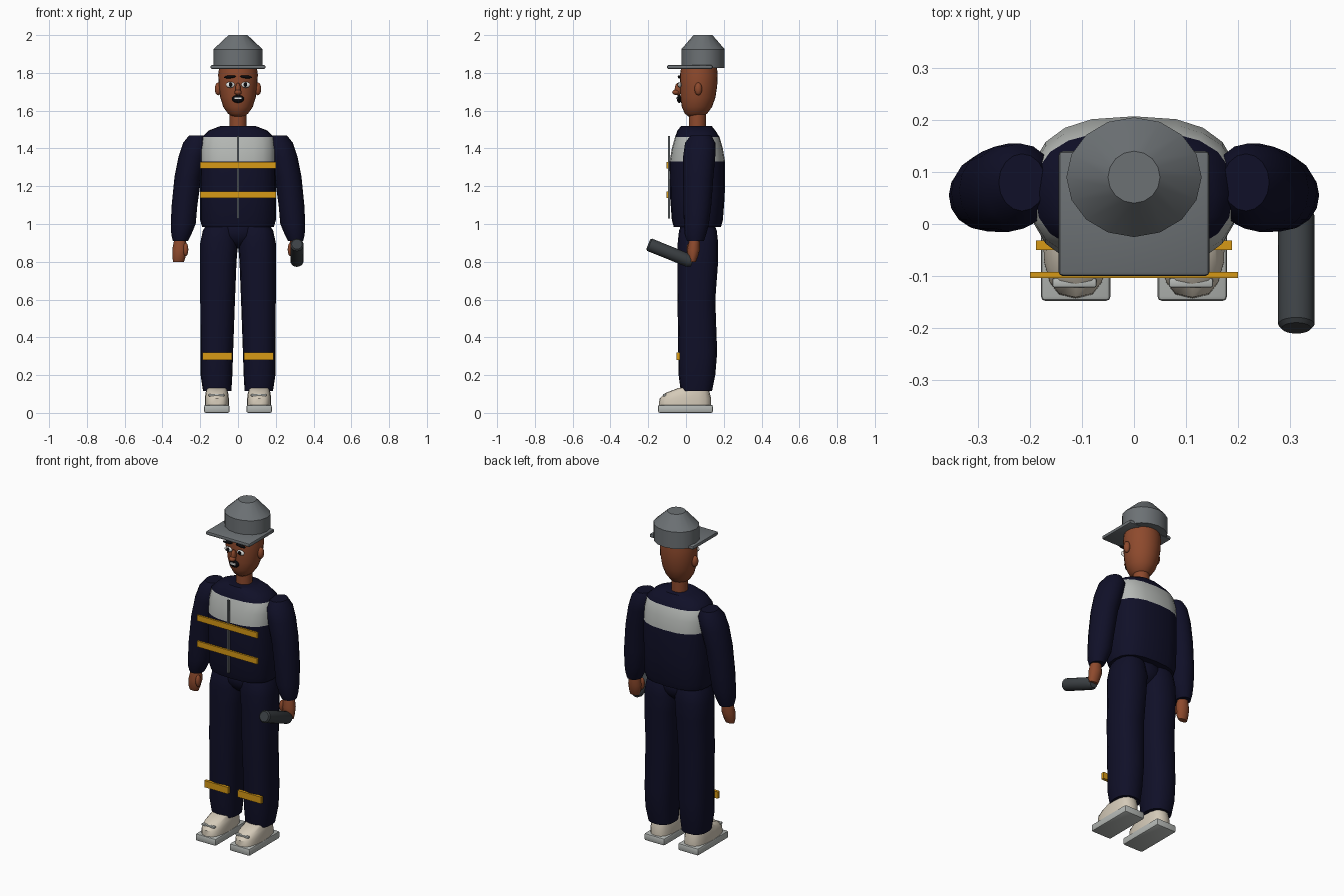
import bpy, bmesh, math
from mathutils import Matrix, Vector


def material(name, rgb):
    m = bpy.data.materials.new(name)
    m.diffuse_color = (*rgb, 1)
    return m


NAVY = material("navy cloth", (0.005, 0.005, 0.021))
GREY = material("helmet grey", (0.15, 0.165, 0.175))
SKIN = material("skin", (0.27, 0.068, 0.026))
LIGHT = material("light grey", (0.46, 0.48, 0.46))
CREAM = material("cream", (0.66, 0.59, 0.48))
GOLD = material("gold", (0.68, 0.32, 0.008))
DARK = material("torch grey", (0.045, 0.052, 0.058))
BLACK = material("black", (0.003, 0.003, 0.004))
WHITE = material("white", (0.8, 0.8, 0.78))


def finish(bm, name, mat, angle=40):
    bmesh.ops.recalc_face_normals(bm, faces=bm.faces)
    me = bpy.data.meshes.new(name)
    bm.to_mesh(me)
    bm.free()
    ob = bpy.data.objects.new(name, me)
    bpy.context.collection.objects.link(ob)
    me.materials.append(mat)
    bpy.ops.object.select_all(action='DESELECT')
    ob.select_set(True)
    bpy.context.view_layer.objects.active = ob
    bpy.ops.object.shade_smooth_by_angle(angle=math.radians(angle))
    return ob


def loft(name, mat, rings, n=16, p=2.0, angle=40):
    """Stack of superellipse rings: (centre x, centre y, z, radius x, radius y)."""
    bm = bmesh.new()
    loops = []
    for cx, cy, z, rx, ry in rings:
        loop = []
        for i in range(n):
            a = 2 * math.pi * i / n
            c, s = math.cos(a), math.sin(a)
            loop.append(bm.verts.new((cx + rx * math.copysign(abs(c) ** (2 / p), c),
                                      cy + ry * math.copysign(abs(s) ** (2 / p), s), z)))
        loops.append(loop)
    for a, b in zip(loops, loops[1:]):
        for i in range(n):
            bm.faces.new((a[i], a[(i + 1) % n], b[(i + 1) % n], b[i]))
    bm.faces.new(loops[0])
    bm.faces.new(loops[-1])
    return finish(bm, name, mat, angle)


def box(name, mat, lo, hi, bevel=0.0):
    lo, hi = Vector(lo), Vector(hi)
    bm = bmesh.new()
    bmesh.ops.create_cube(bm, size=1, matrix=Matrix.Translation((lo + hi) / 2)
                          @ Matrix.Diagonal((*(hi - lo), 1)))
    if bevel:
        bmesh.ops.bevel(bm, geom=bm.edges[:], offset=bevel, segments=2, affect='EDGES', profile=0.5)
    return finish(bm, name, mat)


def ball(name, mat, centre, radii, tilt=0.0):
    bm = bmesh.new()
    bmesh.ops.create_uvsphere(bm, u_segments=16, v_segments=10, radius=1,
                              matrix=Matrix.Translation(centre) @ Matrix.Rotation(tilt, 4, 'Y')
                              @ Matrix.Diagonal((*radii, 1)))
    return finish(bm, name, mat)


# Jacket with a pale chest band that runs all the way round
jacket = loft("jacket", NAVY, [
    (0, 0.06, 0.985, 0.19, 0.125), (0, 0.06, 1.02, 0.2, 0.135), (0, 0.06, 1.15, 0.2, 0.145),
    (0, 0.06, 1.33, 0.2, 0.147), (0, 0.06, 1.40, 0.2, 0.135), (0, 0.06, 1.46, 0.19, 0.118),
    (0, 0.055, 1.495, 0.155, 0.1), (0, 0.055, 1.52, 0.09, 0.08)], n=20, p=2.6)
jacket.data.materials.append(LIGHT)
for f in jacket.data.polygons:
    f.material_index = int(1.33 < f.center.z < 1.46)

# Zip and reflective strips
box("zip", GREY, (-0.006, -0.096, 1.03), (0.006, -0.086, 1.465))
for z in (1.155, 1.31):
    box("chest_strip", GOLD, (-0.2, -0.104, z - 0.017), (0.2, -0.092, z + 0.017))

# Pelvis joining the legs
ball("pelvis", NAVY, (0, 0.06, 0.96), (0.12, 0.095, 0.09))

for s in (-1, 1):
    # Trouser leg
    loft("trouser_leg", NAVY, [
        (s * 0.11, 0.055, 0.115, 0.075, 0.083), (s * 0.114, 0.058, 0.2, 0.084, 0.097),
        (s * 0.112, 0.062, 0.32, 0.086, 0.103), (s * 0.108, 0.055, 0.6, 0.092, 0.1),
        (s * 0.104, 0.063, 0.8, 0.096, 0.107), (s * 0.1, 0.063, 0.9, 0.1, 0.107),
        (s * 0.098, 0.063, 0.965, 0.088, 0.1), (s * 0.095, 0.063, 1.0, 0.07, 0.085)], p=2.4)
    box("leg_strip", GOLD, (s * 0.11 - 0.078, -0.05, 0.28), (s * 0.11 + 0.078, -0.032, 0.32))

    # Shoe: sole, upper and lace bar
    x = s * 0.112
    box("sole", LIGHT, (x - 0.067, -0.148, 0), (x + 0.067, 0.142, 0.043), 0.009)
    loft("shoe_upper", CREAM, [
        (x, -0.005, 0.04, 0.064, 0.138), (x, -0.004, 0.075, 0.064, 0.137),
        (x, 0.008, 0.105, 0.06, 0.118), (x, 0.04, 0.132, 0.053, 0.08)], p=2.8)
    box("lace_bar", LIGHT, (x - 0.045, -0.122, 0.088), (x + 0.04, -0.104, 0.1), 0.004)

    # Sleeve, hand and thumb
    loft("sleeve", NAVY, [
        (s * 0.305, 0.05, 0.91, 0.04, 0.045), (s * 0.3, 0.05, 0.945, 0.053, 0.057),
        (s * 0.29, 0.055, 1.0, 0.066, 0.066), (s * 0.283, 0.06, 1.1, 0.068, 0.074),
        (s * 0.265, 0.065, 1.25, 0.071, 0.08), (s * 0.24, 0.07, 1.36, 0.074, 0.085),
        (s * 0.22, 0.075, 1.43, 0.07, 0.08), (s * 0.215, 0.08, 1.468, 0.045, 0.055)])
    loft("hand", SKIN, [
        (s * 0.315, 0.035, 0.798, 0.028, 0.016), (s * 0.313, 0.035, 0.82, 0.034, 0.026),
        (s * 0.308, 0.04, 0.865, 0.04, 0.034), (s * 0.307, 0.045, 0.92, 0.03, 0.028)], n=12)
    ball("thumb", SKIN, (s * 0.277, 0.02, 0.865), (0.014, 0.018, 0.035))

    # Ear
    ball("ear", SKIN, (s * 0.105, 0.065, 1.715), (0.018, 0.02, 0.034))

    # Eye, pupil and brow
    ball("eye", WHITE, (s * 0.041, -0.033, 1.737), (0.024, 0.009, 0.016))
    ball("pupil", BLACK, (s * 0.039, -0.041, 1.738), (0.01, 0.004, 0.012))
    ball("brow", BLACK, (s * 0.043, -0.036, 1.779), (0.032, 0.008, 0.008), s * 0.08)

# Neck and head
loft("neck", SKIN, [(0, 0.06, 1.49, 0.045, 0.045), (0, 0.06, 1.61, 0.045, 0.045)])
loft("head", SKIN, [
    (0, 0.05, 1.568, 0.03, 0.035), (0, 0.053, 1.585, 0.054, 0.06), (0, 0.058, 1.62, 0.078, 0.08),
    (0, 0.063, 1.67, 0.094, 0.093), (0, 0.067, 1.73, 0.102, 0.098), (0, 0.068, 1.79, 0.105, 0.1),
    (0, 0.07, 1.86, 0.095, 0.09)], n=24, angle=60)

# Nose and open mouth with teeth
ball("nose", SKIN, (0, -0.042, 1.713), (0.014, 0.018, 0.034))
ball("nose_tip", SKIN, (0, -0.053, 1.697), (0.019, 0.02, 0.014))
ball("mouth", BLACK, (0, -0.036, 1.662), (0.032, 0.012, 0.021))
box("teeth", WHITE, (-0.018, -0.052, 1.661), (0.018, -0.044, 1.671))

# Helmet crown and flat brim
loft("helmet_crown", GREY, [
    (0, 0.09, 1.825, 0.13, 0.115), (0, 0.09, 1.925, 0.13, 0.115),
    (0, 0.09, 2.0, 0.05, 0.05)], n=16, angle=30)
box("helmet_brim", GREY, (-0.145, -0.1, 1.82), (0.145, 0.14, 1.842), 0.008)

# Hand torch, tilted up towards the front
a, b = Vector((0.312, -0.2, 0.893)), Vector((0.312, 0.035, 0.798))
torch = loft("hand_torch", DARK, [
    (0, 0, 0, 0.028, 0.028), (0, 0, 0.008, 0.035, 0.035),
    (0, 0, (b - a).length - 0.02, 0.035, 0.035), (0, 0, (b - a).length, 0.024, 0.024)], n=20)
torch.data.transform(Matrix.Translation(a) @ (b - a).to_track_quat('Z', 'Y').to_matrix().to_4x4())
